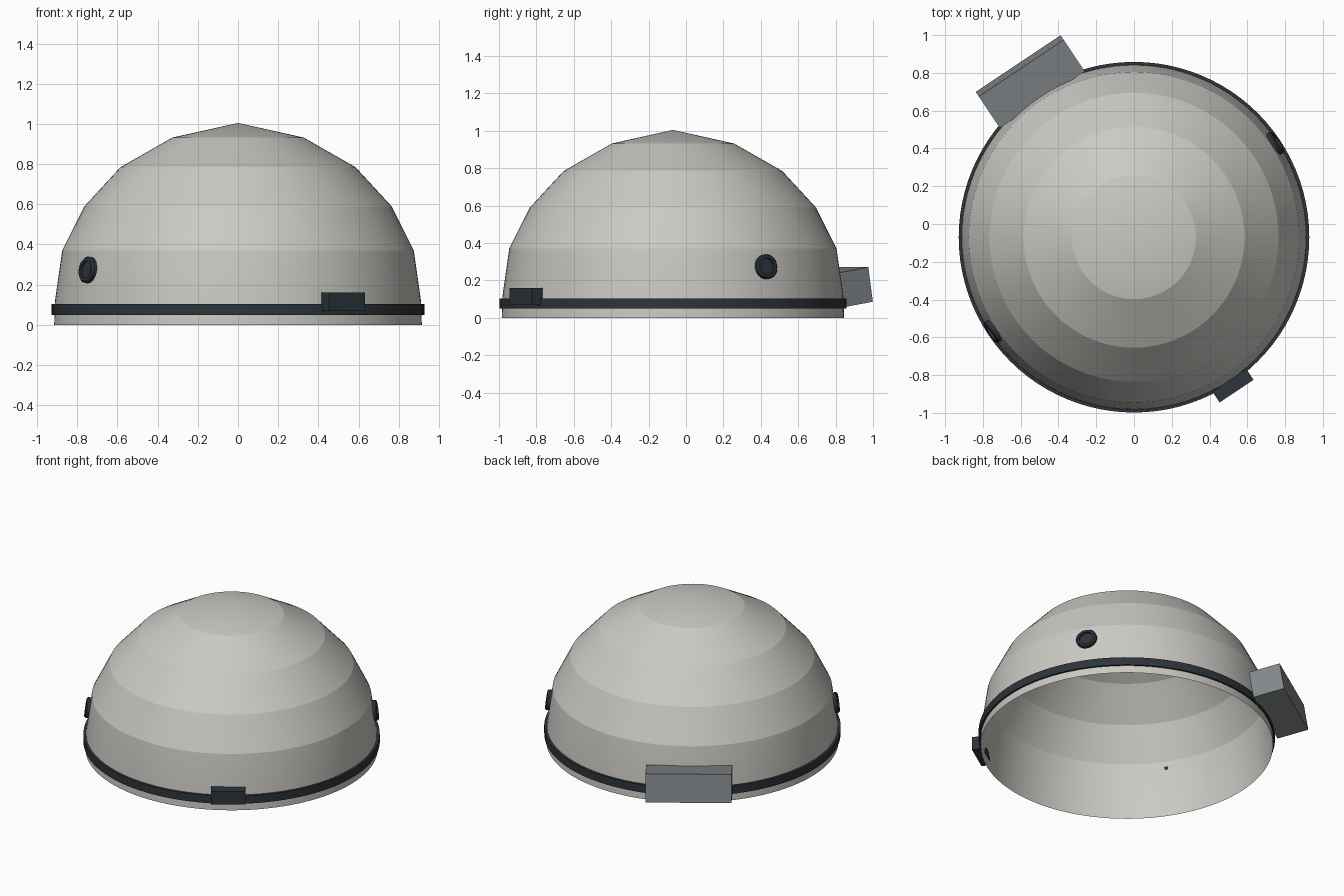
import bpy, bmesh, math
from mathutils import Matrix, Vector

if "Cube" in bpy.data.objects:
    bpy.data.objects.remove(bpy.data.objects["Cube"])

CENTRE = Vector((0, -0.07, 0))
TURN = math.radians(33.7)          # the fittings sit on axes turned by this angle


def material(name, rgb):
    m = bpy.data.materials.new(name)
    m.diffuse_color = (*rgb, 1)
    m.use_nodes = True
    m.node_tree.nodes["Principled BSDF"].inputs["Base Color"].default_value = m.diffuse_color
    return m


SHELL = material("warm light grey", (0.60, 0.585, 0.55))
DARK = material("dark slate", (0.026, 0.035, 0.043))
GREY = material("mid grey", (0.22, 0.24, 0.25))


def finish(name, bm, mat, matrix, angle=None):
    me = bpy.data.meshes.new(name)
    bm.to_mesh(me)
    bm.free()
    me.materials.append(mat)
    ob = bpy.data.objects.new(name, me)
    bpy.context.collection.objects.link(ob)
    ob.matrix_world = matrix
    if angle:
        bpy.ops.object.select_all(action='DESELECT')
        ob.select_set(True)
        bpy.context.view_layer.objects.active = ob
        bpy.ops.object.shade_smooth_by_angle(angle=math.radians(angle))
    return ob


def lathe(name, profile, mat, matrix, steps, angle, closed=False):
    """Spin a list of (radius, height) points around local z."""
    bm = bmesh.new()
    vs = [bm.verts.new((r, 0, z)) for r, z in profile]
    es = [bm.edges.new(p) for p in zip(vs, vs[1:])]
    if closed:
        es.append(bm.edges.new((vs[-1], vs[0])))
    bmesh.ops.spin(bm, geom=vs + es, cent=(0, 0, 0), axis=(0, 0, 1),
                   angle=math.tau, steps=steps, use_duplicate=False)
    bmesh.ops.remove_doubles(bm, verts=bm.verts, dist=1e-4)
    bmesh.ops.recalc_face_normals(bm, faces=bm.faces)
    return finish(name, bm, mat, matrix, angle)


def box(name, size, mat, matrix):
    bm = bmesh.new()
    bmesh.ops.create_cube(bm, size=1)
    bmesh.ops.scale(bm, vec=size, verts=bm.verts)
    return finish(name, bm, mat, matrix)


def placed(turn, out, height, tilt=0):
    """Local x points outward from the dome axis, tilted up by tilt degrees."""
    return (Matrix.Translation(CENTRE) @ Matrix.Rotation(turn, 4, 'Z')
            @ Matrix.Translation((out, 0, height))
            @ Matrix.Rotation(math.radians(-tilt), 4, 'Y'))


base = Matrix.Translation(CENTRE)

# Open dome shell with faceted tiers
lathe("dome_shell", [(0.915, 0), (0.911, 0.12), (0.875, 0.37), (0.765, 0.59),
                     (0.585, 0.785), (0.328, 0.932), (0, 1.005)],
      SHELL, base, 96, 12)

# Dark band around the rim
lathe("rim_band", [(0.916, 0.05), (0.928, 0.05), (0.928, 0.104), (0.912, 0.104)],
      DARK, base, 96, 30, closed=True)

# Round side ports: raised ring with a recessed disc
for side, turn in (("right", TURN), ("left", TURN + math.pi)):
    m = placed(turn, 0.889, 0.272, 8.5) @ Matrix.Rotation(math.pi / 2, 4, 'Y')
    lathe(f"{side}_port_ring", [(0.044, 0.0), (0.066, 0.0), (0.066, 0.018),
                                (0.058, 0.026), (0.044, 0.026)],
          DARK, m, 24, 30, closed=True)
    lathe(f"{side}_port_disc", [(0.045, 0.012), (0, 0.012)], DARK, m, 24, 30)

# Rear housing, tilted to follow the shell
box("rear_housing", (0.203, 0.54, 0.187), GREY,
    placed(TURN + math.pi / 2, 0.990, 0.163, 9))

# Front latch on the band
box("front_latch", (0.069, 0.216, 0.09), DARK,
    placed(TURN - math.pi / 2, 0.9445, 0.115))
